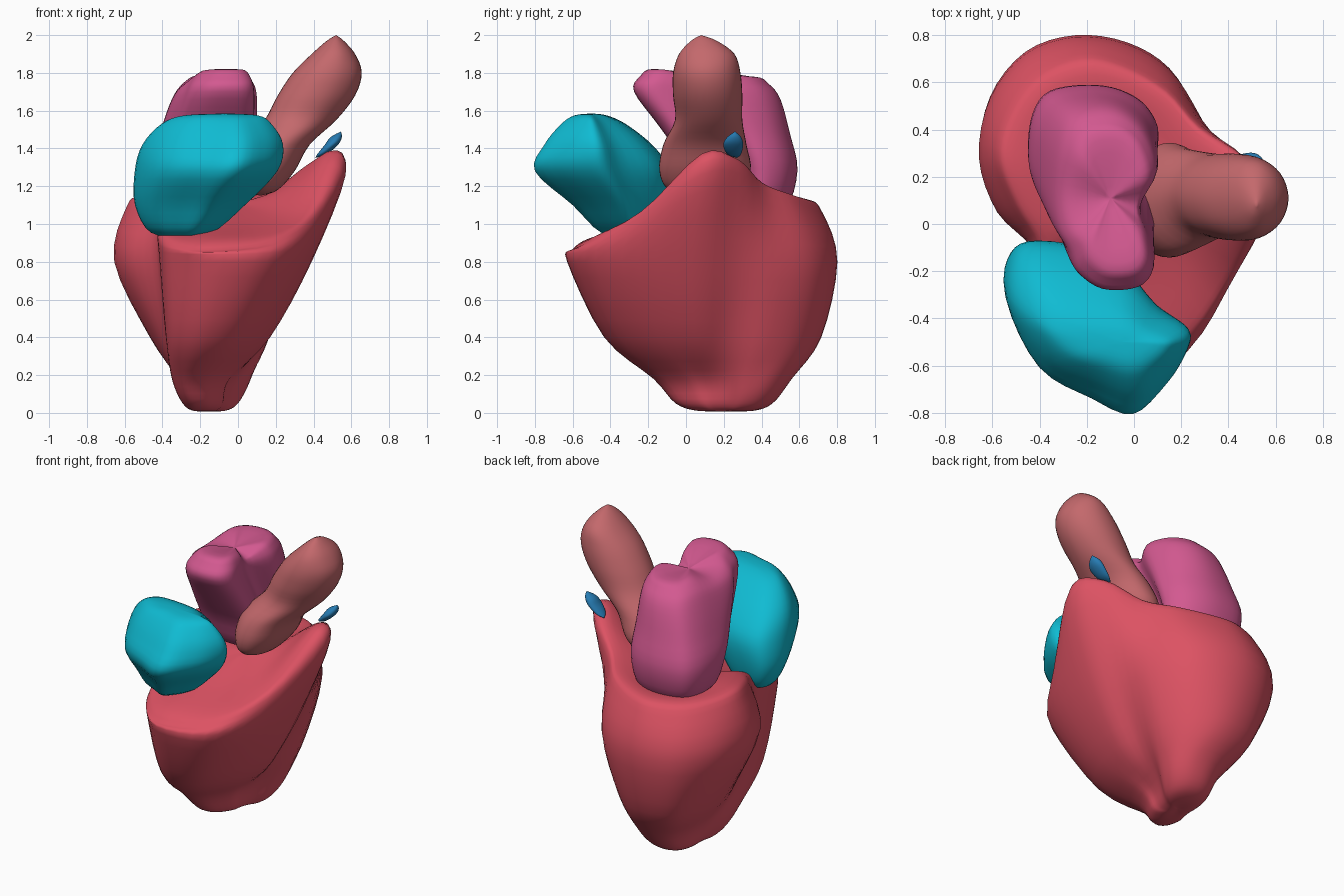
import bpy, math
from mathutils import Vector as V


def spline(a, b, c, d, t):
    return 0.5 * (2 * b + (c - a) * t + (2 * a - 5 * b + 4 * c - d) * t * t
                  + (3 * b - a - 3 * c + d) * t ** 3)


def loft(name, rings, color, steps=4):
    # smooth skin through closed rings; the first and last ring are poles
    n = len(rings[0])
    fine = [[spline(r[i - 1], r[i], r[(i + 1) % n], r[(i + 2) % n], k / steps)
             for i in range(n) for k in range(steps)] for r in rings]
    m, last, rows = n * steps, len(rings) - 1, []
    for i in range(last):
        a, b, c, d = fine[max(i - 1, 0)], fine[i], fine[i + 1], fine[min(i + 2, last)]
        for k in range(steps):
            rows.append([spline(a[j], b[j], c[j], d[j], k / steps) for j in range(m)])
    rows.append(fine[last])
    inner = rows[1:-1]
    verts = [p for row in inner for p in row] + [rows[0][0], rows[-1][0]]
    q, lo = len(inner), len(inner) * m
    faces = [(i * m + j, i * m + (j + 1) % m, (i + 1) * m + (j + 1) % m, (i + 1) * m + j)
             for i in range(q - 1) for j in range(m)]
    faces += [((j + 1) % m, j, lo) for j in range(m)]
    faces += [((q - 1) * m + j, (q - 1) * m + (j + 1) % m, lo + 1) for j in range(m)]
    me = bpy.data.meshes.new(name)
    me.from_pydata(verts, [], faces)
    me.polygons.foreach_set("use_smooth", [True] * len(faces))
    ob = bpy.data.objects.new(name, me)
    bpy.context.collection.objects.link(ob)
    mat = bpy.data.materials.new(name)
    mat.diffuse_color = (*color, 1)
    me.materials.append(mat)
    return ob


def pole(x, y, z, n):
    return [V((x, y, z))] * n


def fitted(outline, levels, tilt, groove):
    # the outline stretched into (z, x0, x1, y0, y1) at each level;
    # tilt lowers the back, groove sinks a band across the upper middle
    xs, ys = [p[0] for p in outline], [p[1] for p in outline]
    rings = []
    for i, (z, x0, x1, y0, y1) in enumerate(levels):
        ring, f = [], (i / (len(levels) - 1)) ** 2
        for x, y in outline:
            u = (x - min(xs)) / (max(xs) - min(xs))
            v = (y - min(ys)) / (max(ys) - min(ys))
            dip = groove * f * math.exp(-((v - .45) / .15) ** 2)
            ring.append(V((x0 + (x1 - x0) * u, y0 + (y1 - y0) * v, z + tilt * (.5 - v) - dip)))
        rings.append(ring)
    return rings


def blob(name, outline, levels, bottom, top, color, tilt=0, groove=0):
    n = len(outline)
    loft(name, [pole(*bottom, n)] + fitted(outline, levels, tilt, groove) + [pole(*top, n)], color)


# ventricles: two lobes with grooves between, slanted top
low = [(-.04, .10), (0, .22), (.06, .32), (.06, .44), (-.01, .53), (-.13, .56), (-.24, .52), (-.30, .42),
       (-.32, .30), (-.32, .20), (-.33, .12), (-.35, .02), (-.33, -.10), (-.27, -.17), (-.16, -.14), (-.06, 0)]
mid = [(.17, .05), (.14, .22), (.165, .40), (.09, .58), (-.05, .69), (-.21, .715), (-.37, .66), (-.45, .50),
       (-.465, .30), (-.43, .12), (-.38, -.02), (-.38, -.18), (-.34, -.33), (-.20, -.43), (-.02, -.39), (.11, -.20)]
wide = [(.39, .03), (.33, .25), (.27, .46), (.15, .66), (-.03, .77), (-.25, .80), (-.46, .73), (-.61, .54),
        (-.655, .28), (-.58, .05), (-.43, -.10), (-.41, -.27), (-.35, -.45), (-.15, -.62), (.15, -.58), (.32, -.34)]
rim = [(.57, .08, 1.26), (.47, .28, 1.27), (.28, .42, 1.17), (.14, .58, 1.11), (-.05, .69, 1.07), (-.23, .72, 1.06),
       (-.43, .64, 1.06), (-.55, .47, 1.08), (-.59, .28, 1.09), (-.52, .08, 1.06), (-.42, -.09, 1.01),
       (-.42, -.26, .94), (-.35, -.44, .89), (-.17, -.60, .86), (.18, -.53, .90), (.40, -.26, 1.03)]
lift = [.13, .09, .05, .05, .06, .06, .06, .05, .05, .05, .05, .03, .02, .03, .02, .03]
rim = [V(p) for p in rim]
centre = V((0, .08, 1.11))
body = [pole(-.16, .22, .015, 16)]
body += [[V((-.16 + (x + .16) * s, .22 + (y - .22) * s, z)) for x, y in low] for s, z in ((.38, .01), (.70, .05))]
body += [[V((x, y, z)) for x, y in ring] for z, ring in ((.18, low), (.4, mid), (.8, wide))]
body += [rim, [p.lerp(centre, .14) + V((0, 0, h)) for p, h in zip(rim, lift)],
         [p.lerp(centre, .55) for p in rim], [centre] * 16]
loft("ventricles", body, (.72, .085, .125))

# right atrium at the front
blob("right_atrium",
     [(.23, -.42), (.10, -.32), (-.08, -.13), (-.38, -.07), (-.51, -.13), (-.54, -.32), (-.40, -.60),
      (-.18, -.73), (0, -.80), (.14, -.67), (.22, -.53)],
     [(.955, -.46, -.14, -.45, -.14), (1.10, -.54, .03, -.60, -.08), (1.28, -.54, .20, -.80, -.08),
      (1.42, -.50, .23, -.75, -.18), (1.53, -.40, .17, -.66, -.32), (1.575, -.28, .10, -.59, -.42)],
     (-.30, -.28, .93), (-.06, -.50, 1.585), (.005, .50, .65))

# left atrium with two upper lobes and a groove between
blob("left_atrium",
     [(.10, .30), (.05, .47), (-.06, .57), (-.20, .60), (-.36, .56), (-.43, .42), (-.45, .20), (-.43, .03),
      (-.37, -.08), (-.32, -.19), (-.19, -.27), (0, -.26), (.08, -.17), (.06, -.02), (.01, .13)],
     [(1.10, -.38, .05, .10, .52), (1.30, -.45, .10, 0, .59), (1.50, -.41, .10, -.14, .55),
      (1.68, -.35, .10, -.27, .50), (1.76, -.30, .08, -.24, .44), (1.80, -.22, .03, -.16, .36)],
     (-.15, .32, 1.06), (-.10, .11, 1.755), (.65, .10, .28), .04, .07)

# leaning great artery with a bulb at its root
circle = [(math.cos(i * math.pi / 5), math.sin(i * math.pi / 5)) for i in range(10)]
blob("artery", circle,
     [(1.18, .02, .21, -.08, .24), (1.28, -.02, .30, -.13, .33), (1.42, .02, .38, -.11, .31),
      (1.55, .14, .52, -.05, .29), (1.68, .21, .62, -.06, .29), (1.80, .29, .655, -.06, .28),
      (1.90, .39, .62, -.03, .25), (1.97, .47, .56, .03, .16)],
     (.12, .08, 1.15), (.52, .08, 2.0), (.55, .14, .15))

# small vein sliver beside the artery
blob("vein_tip", circle,
     [(1.37, .42, .47, .22, .29), (1.42, .46, .53, .20, .30), (1.46, .49, .55, .22, .29)],
     (.41, .27, 1.35), (.545, .26, 1.49), (.02, .20, .45))
